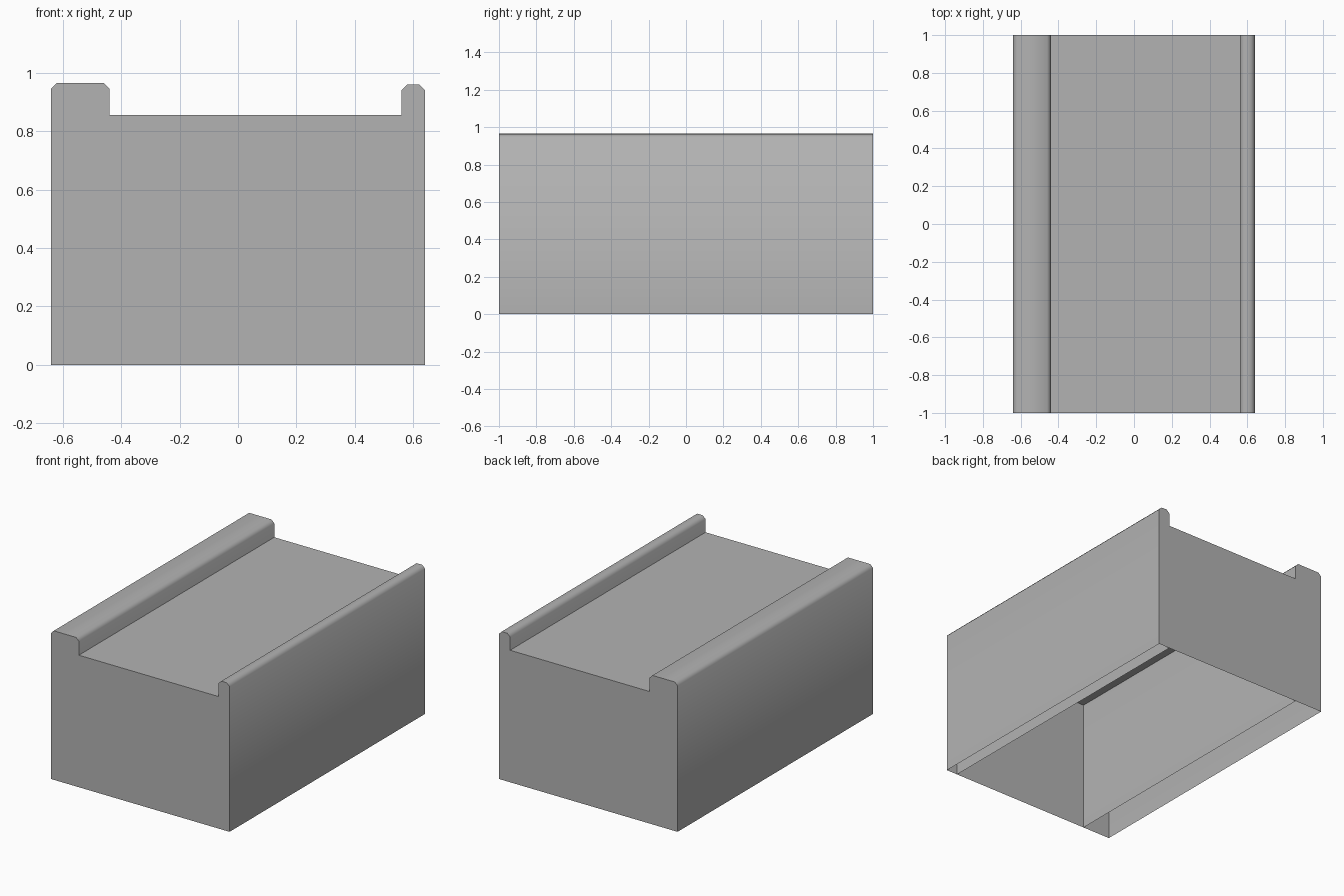
import bpy
import bmesh
import math

cube = bpy.data.objects.get("Cube")
if cube:
    bpy.data.objects.remove(cube, do_unlink=True)

HALF_LENGTH = 1.0

grey = bpy.data.materials.new("plain_grey")
grey.use_nodes = True
colour = (0.45, 0.45, 0.45, 1.0)
grey.diffuse_color = colour
grey.node_tree.nodes["Principled BSDF"].inputs["Base Color"].default_value = colour


def extrude_shell(name, profile, open_sides):
    """Sweep an x-z profile along y, with end caps, leaving some sides open."""
    bm = bmesh.new()
    front = [bm.verts.new((x, -HALF_LENGTH, z)) for x, z in profile]
    back = [bm.verts.new((x, HALF_LENGTH, z)) for x, z in profile]
    count = len(profile)
    sides = []
    for i in range(count):
        j = (i + 1) % count
        sides.append(bm.faces.new((front[i], front[j], back[j], back[i])))
    bm.faces.new(front)
    bm.faces.new(back[::-1])
    bmesh.ops.recalc_face_normals(bm, faces=bm.faces[:])
    bmesh.ops.delete(bm, geom=[sides[i] for i in open_sides], context="FACES_ONLY")
    mesh = bpy.data.meshes.new(name)
    bm.to_mesh(mesh)
    bm.free()
    mesh.materials.append(grey)
    obj = bpy.data.objects.new(name, mesh)
    bpy.context.collection.objects.link(obj)
    return obj


def rail(name, x0, x1, top, chamfer=0.02):
    """Tall hollow wall with chamfered top edges and an open underside."""
    low = top - chamfer
    obj = extrude_shell(name, [
        (x0, 0), (x0, low), (x0 + chamfer, top),
        (x1 - chamfer, top), (x1, low), (x1, 0)], open_sides=[5])
    bpy.ops.object.select_all(action="DESELECT")
    obj.select_set(True)
    bpy.context.view_layer.objects.active = obj
    bpy.ops.object.shade_smooth_by_angle(angle=math.radians(50))


# Raised walls along both sides
rail("wide_rail", -0.64, -0.44, 0.965)
rail("narrow_rail", 0.56, 0.64, 0.96)

# Lower deck with end panels; the rails close its sides
extrude_shell("deck", [(-0.44, 0), (-0.44, 0.855), (0.56, 0.855), (0.56, 0)],
              open_sides=[0, 2, 3])
